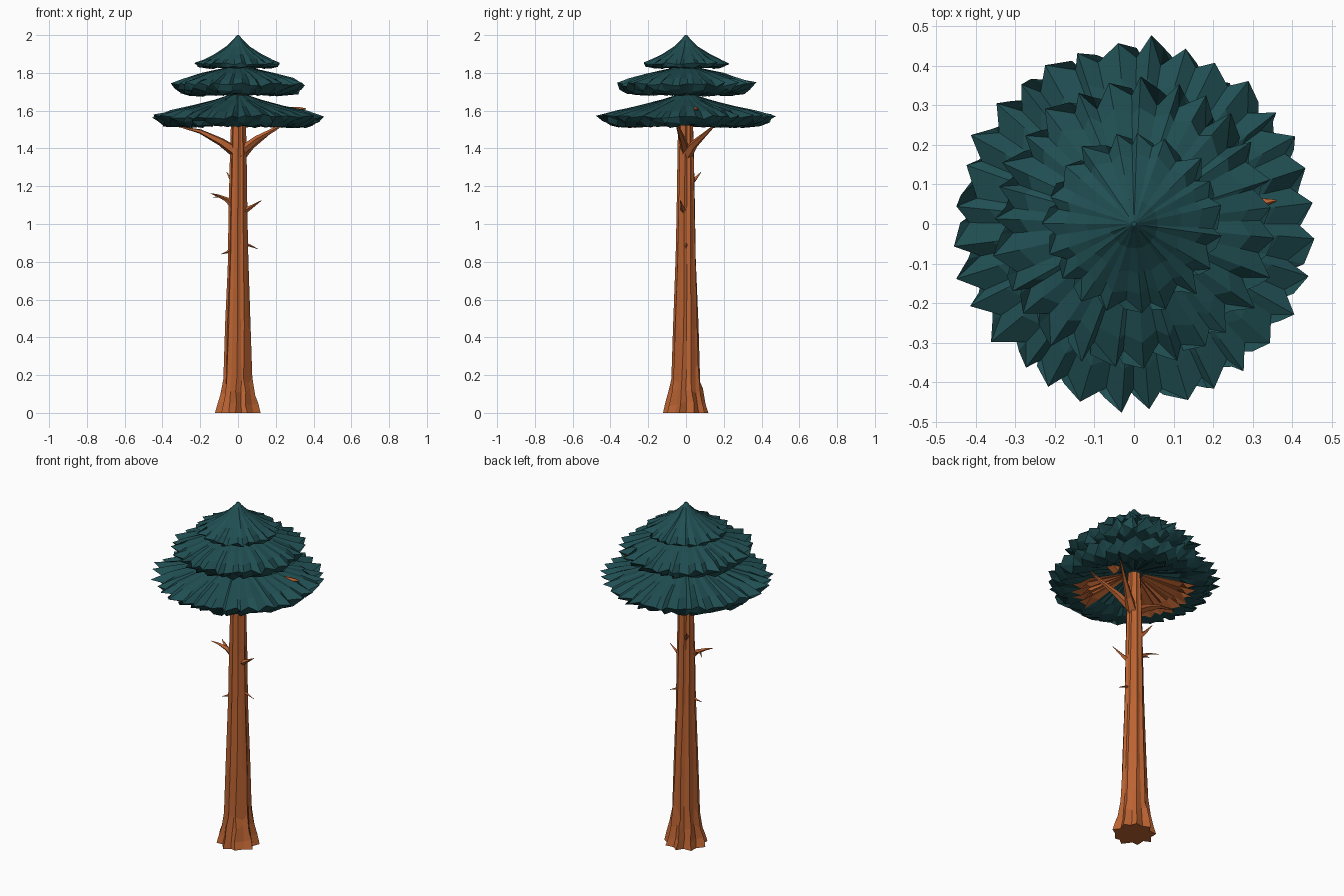
import bpy, bmesh, math, random
from mathutils import Vector

if "Cube" in bpy.data.objects:
    bpy.data.objects.remove(bpy.data.objects["Cube"])

random.seed(11)
TAU = 2 * math.pi


def material(name, rgb):
    m = bpy.data.materials.new(name)
    m.diffuse_color = (*rgb, 1)
    m.use_nodes = True
    m.node_tree.nodes["Principled BSDF"].inputs["Base Color"].default_value = m.diffuse_color
    return m


BARK = material("orange bark", (0.50, 0.125, 0.032))
LEAF = material("dark teal needles", (0.0145, 0.077, 0.085))


def finish(name, bm, mats):
    bmesh.ops.recalc_face_normals(bm, faces=bm.faces)
    me = bpy.data.meshes.new(name)
    bm.to_mesh(me)
    bm.free()
    for m in mats:
        me.materials.append(m)
    ob = bpy.data.objects.new(name, me)
    bpy.context.collection.objects.link(ob)
    return ob


def skin(bm, rings, close=True):
    """Bridge rings of vertices; returns the faces of each band."""
    n = len(rings[0])
    bands = []
    for a, b in zip(rings, rings[1:]):
        bands.append([bm.faces.new((a[i], a[(i + 1) % n], b[(i + 1) % n], b[i]))
                      for i in range(n)])
    if close:
        bm.faces.new(rings[0][::-1])
        bm.faces.new(rings[-1])
    return bands


# Trunk: ridged taper with pointed root flares
def trunk():
    bm = bmesh.new()
    n = 18
    # height, radius, ridge depth
    prof = [(0, .106, .012), (.05, .093, .012), (.11, .081, .009), (.2, .071, .005),
            (.42, .064, .003), (.8, .051, .003), (1.1, .046, .003),
            (1.4, .040, .003), (1.6, .034, .002), (1.86, .022, 0)]
    wob = [random.uniform(-1, 1) for _ in range(n)]
    rings = []
    for z, r, d in prof:
        ring = []
        for i in range(n):
            a = TAU * (i + .25 * wob[i] + random.uniform(-.15, .15)) / n + z * .12
            rr = r + d * (1 if i % 2 else -1) + d * .6 * wob[i]
            zz = z
            if 0 < z < 1.5:
                zz += random.uniform(-.06, .06) * min(1, z * 4)
            ring.append(bm.verts.new((rr * math.cos(a), rr * math.sin(a), zz)))
        rings.append(ring)
    skin(bm, rings)
    finish("trunk", bm, [BARK])


# Branch: tapered tube through a few points, ending in a point
def branch(name, pts, r0, sides=5):
    bm = bmesh.new()
    pts = [Vector(p) for p in pts]
    rings = []
    for k, p in enumerate(pts):
        d = (pts[min(k + 1, len(pts) - 1)] - pts[max(k - 1, 0)]).normalized()
        u = d.cross(Vector((0, 0, 1))).normalized()
        v = d.cross(u)
        r = r0 * (1 - .93 * k / (len(pts) - 1))
        rings.append([bm.verts.new(p + r * (math.cos(TAU * i / sides) * u
                                            + math.sin(TAU * i / sides) * v))
                      for i in range(sides)])
    skin(bm, rings)
    finish(name, bm, [BARK])


# Needle tier: lathe whose zigzag grows toward the ragged rim
def tier(name, n, prof, woody=False):
    bm = bmesh.new()
    wob = [random.uniform(-1, 1) for _ in range(n)]
    rings = []
    for r, z, zig, phase in prof:
        ring = []
        for i in range(n):
            a = TAU * (i + .4 * wob[i]) / n
            s = 1 if (i + phase) % 2 else -1
            rr = r + zig * s + zig * random.uniform(-.5, .5)
            zz = z + zig * (.15 * s + random.uniform(-.4, .4))
            ring.append(bm.verts.new((rr * math.cos(a), 1.02 * rr * math.sin(a), zz)))
        rings.append(ring)
    bands = skin(bm, rings)
    if woody:                           # bark-coloured patches on two sides underneath
        for f in bands[-1] + bands[-2]:
            c = f.calc_center_median()
            ang = math.degrees(math.atan2(c.y, c.x)) % 360
            if 135 < ang < 225 or 280 < ang < 330:
                f.material_index = 1
    finish(name, bm, [LEAF, BARK])


trunk()

# Main limbs under the crown
branch("limb_left", [(-.01, 0, 1.38), (-.09, -.02, 1.435), (-.2, -.03, 1.49), (-.31, -.04, 1.515)], .032)
branch("limb_right", [(.01, 0, 1.36), (.07, .04, 1.42), (.15, .10, 1.475), (.24, .17, 1.54)], .032)
branch("limb_front_right", [(.01, 0, 1.38), (.10, -.02, 1.45), (.2, -.04, 1.505), (.27, -.05, 1.55)], .026)
branch("limb_tip", [(.15, .03, 1.56), (.28, .05, 1.60), (.33, .055, 1.608), (.36, .06, 1.61)], .030)

# Broken stubs on the trunk
stubs = [
    [(-.02, -.01, 1.09), (-.06, -.02, 1.13), (-.105, -.03, 1.15), (-.145, -.045, 1.162)],
    [(-.06, -.015, 1.13), (-.10, .01, 1.145), (-.135, .045, 1.14)],
    [(.02, -.01, 1.06), (.07, -.02, 1.09), (.125, -.03, 1.125)],
    [(-.01, .02, 1.21), (-.04, .05, 1.24), (-.06, .08, 1.275)],
    [(.03, .0, .895), (.065, .0, .885), (.105, .0, .868)],
    [(-.03, -.005, .87), (-.06, -.01, .85), (-.09, -.02, .84)],
]
for k, p in enumerate(stubs):
    branch(f"stub_{k + 1}", p, .018 if k not in (1, 4, 5) else .011, 4)

# Three needle tiers: (radius, height, zigzag, phase) from top centre to underside
tier("lower_needles", 64, [
    (.05, 1.683, 0, 0), (.12, 1.658, .003, 0), (.24, 1.625, .006, 0), (.35, 1.598, .013, 0),
    (.432, 1.567, .025, 0), (.41, 1.543, .024, 1), (.38, 1.520, .022, 0),
    (.31, 1.518, .020, 1), (.25, 1.545, .012, 0), (.05, 1.60, 0, 0)], True)
tier("middle_needles", 54, [
    (.04, 1.833, 0, 0), (.10, 1.820, .002, 0), (.19, 1.798, .005, 0), (.28, 1.768, .011, 0),
    (.335, 1.738, .024, 0), (.315, 1.712, .022, 1), (.29, 1.690, .022, 0),
    (.22, 1.682, .016, 1), (.05, 1.73, 0, 0)])
tier("top_needles", 38, [
    (.006, 2.0, 0, 0), (.022, 1.98, 0, 0), (.06, 1.94, .002, 0), (.12, 1.900, .003, 0),
    (.17, 1.872, .007, 0), (.21, 1.848, .018, 0), (.197, 1.833, .016, 1),
    (.16, 1.826, .012, 0), (.04, 1.86, 0, 0)])
